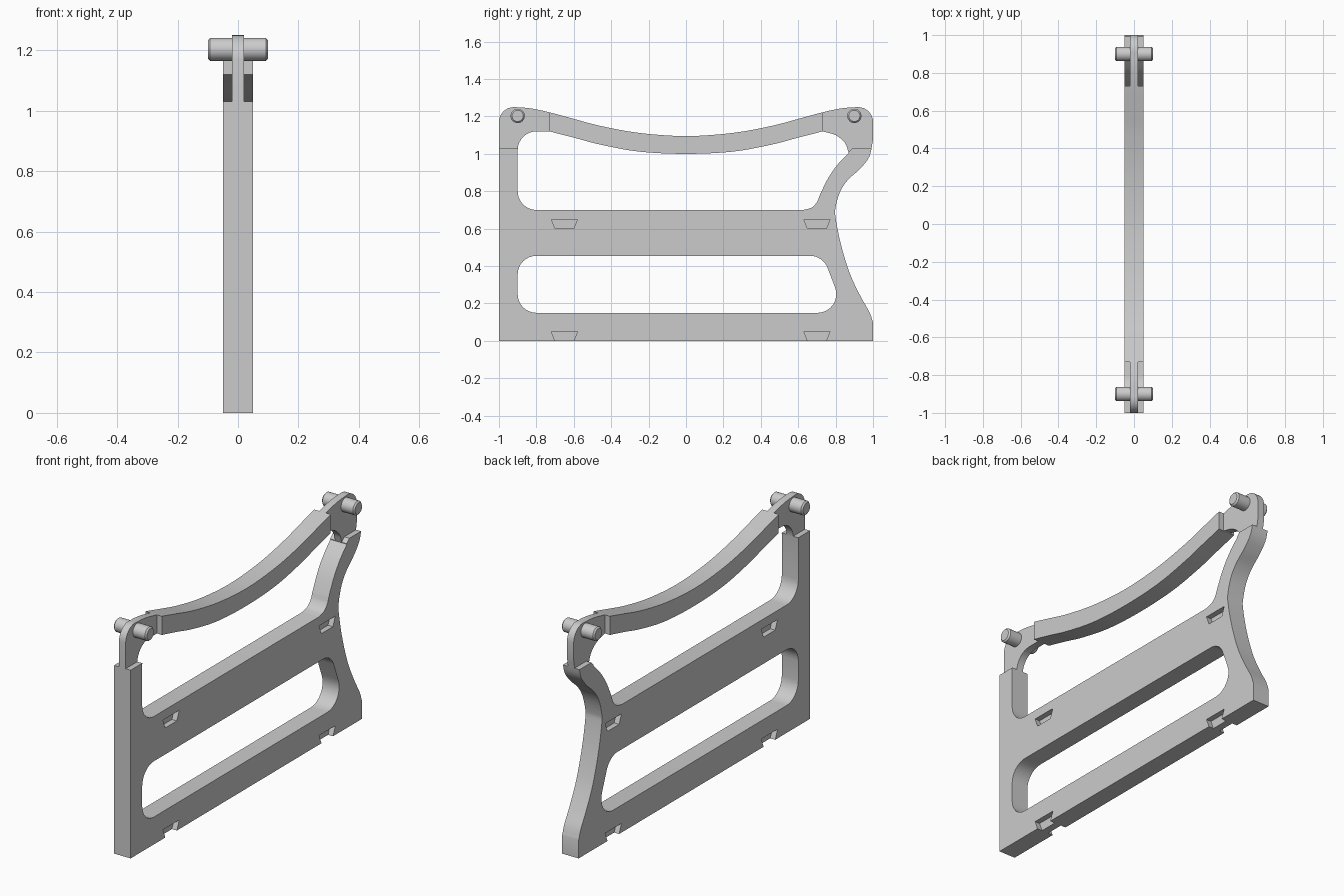
import bpy, bmesh, math
from mathutils import Vector

cube = bpy.data.objects.get("Cube")
if cube:
    bpy.data.objects.remove(cube, do_unlink=True)

grey = bpy.data.materials.new("plain grey")
grey.use_nodes = True
COLOUR = (0.6, 0.6, 0.6, 1)
grey.diffuse_color = COLOUR
grey.node_tree.nodes["Principled BSDF"].inputs["Base Color"].default_value = COLOUR


def spline(pts, steps=6):
    """Smooth curve through the points (y, z)."""
    p = [Vector(q) for q in pts]
    p = [2 * p[0] - p[1]] + p + [2 * p[-1] - p[-2]]
    out = []
    for a, b, c, d in zip(p, p[1:], p[2:], p[3:]):
        for i in range(steps):
            t = i / steps
            out.append(0.5 * (2 * b + (c - a) * t + (2 * a - 5 * b + 4 * c - d) * t**2
                              + (3 * b - a - 3 * c + d) * t**3))
    return [tuple(v) for v in out] + [tuple(pts[-1])]


def rounded(pts, steps=8):
    """Round every point that carries a third value, its corner radius."""
    out = []
    for i, q in enumerate(pts):
        v = Vector(q[:2])
        if len(q) == 2:
            out.append(v)
            continue
        r = q[2]
        a = (Vector(pts[i - 1][:2]) - v).normalized()
        b = (Vector(pts[(i + 1) % len(pts)][:2]) - v).normalized()
        half = a.angle(b) / 2
        centre = v + (a + b).normalized() * r / math.sin(half)
        start = v + a * r / math.tan(half) - centre
        end = v + b * r / math.tan(half) - centre
        sweep = math.pi - 2 * half
        for k in range(steps + 1):
            t = k / steps
            out.append(centre + (start * math.sin((1 - t) * sweep)
                                 + end * math.sin(t * sweep)) / math.sin(sweep))
    return out


def prism(name, pts, x0, x1):
    """Extrude a (y, z) outline from x0 to x1."""
    bm = bmesh.new()
    face = bm.faces.new([bm.verts.new((x0, y, z)) for y, z in rounded(pts)])
    new = bmesh.ops.extrude_face_region(bm, geom=[face])["geom"]
    bmesh.ops.translate(bm, vec=(x1 - x0, 0, 0),
                        verts=[g for g in new if isinstance(g, bmesh.types.BMVert)])
    bmesh.ops.remove_doubles(bm, verts=bm.verts, dist=1e-5)
    bmesh.ops.recalc_face_normals(bm, faces=bm.faces)
    me = bpy.data.meshes.new(name)
    bm.to_mesh(me)
    bm.free()
    me.materials.append(grey)
    ob = bpy.data.objects.new(name, me)
    bpy.context.collection.objects.link(ob)
    return ob


def smooth(ob):
    bpy.ops.object.select_all(action="DESELECT")
    ob.select_set(True)
    bpy.context.view_layer.objects.active = ob
    bpy.ops.object.shade_smooth_by_angle(angle=math.radians(30))


def mirrored(half):
    """Continue a curve that ends at y = 0 onto the other side."""
    return half + [(-y, z) for y, z in half[-2::-1]]


T, WEB = 0.05, 0.02   # half thickness of the frame and of its thinned parts

# Outer outline: flat base, waisted rear edge, sagging top rail
rear = spline([(1, .10), (.98, .155), (.935, .235), (.877, .358), (.829, .513),
               (.80, .658), (.80, .715), (.824, .797), (.866, .861),
               (.93, .92), (.98, .985), (1, 1.075)])
rail_top = spline(mirrored([(.915, 1.25), (.83, 1.243), (.73, 1.222), (.6, 1.187),
                            (.46, 1.15), (.25, 1.112), (0, 1.095)]))
frame = prism("side_frame", [(-1, 0), (1, 0)] + rear + [(1, 1.25, .08)]
              + rail_top + [(-1, 1.25, .08)], -T, T)

# Upper opening under the rail, lower opening above the base
rail_under = spline(mirrored([(.73, 1.12), (.6, 1.087), (.46, 1.05), (.25, 1.012), (0, 1)]))
inner_rear = spline([(.625, .70), (.67, .712), (.70, .742), (.718, .785),
                     (.76, .87), (.81, .942), (.87, 1.005)])
hook = spline([(.87, 1.005), (.85, 1.058), (.80, 1.10), (.73, 1.12)])
cutters = [
    prism("upper_opening", [(-.9, .70, .1)] + inner_rear + hook[1:-1]
          + rail_under + [(-.9, 1.12, .1)], -1, 1),
    prism("lower_opening", [(-.9, .15, .1), (.849, .15, .1), (.732, .455, .1),
                            (-.9, .455, .1)], -1, 1),
]

for side, x0, x1 in (("left", WEB, .2), ("right", -.2, -WEB)):
    # Thinned corners around the pins
    cutters.append(prism(side + "_front_corner",
                         [(-1.1, 1.03), (-.73, 1.03), (-.73, 1.4), (-1.1, 1.4)], x0, x1))
    cutters.append(prism(side + "_rear_corner",
                         [(.73, 1.4), (.73, 1.005), (.865, 1.005), (.89, 1.03),
                          (1.1, 1.03), (1.1, 1.4)], x0, x1))
    # Blind dovetail notches in the middle bar and the base
    for y in (-.65, .70):
        cutters.append(prism(side + "_bar_notch", [(y - .05, .60), (y + .05, .60),
                             (y + .07, .65), (y - .07, .65)], x0, x1))
        cutters.append(prism(side + "_base_notch", [(y - .046, -.01), (y + .046, -.01),
                             (y + .07, .05), (y - .07, .05)], x0, x1))

for c in cutters:
    mod = frame.modifiers.new(c.name, "BOOLEAN")
    mod.operation, mod.solver, mod.object = "DIFFERENCE", "EXACT", c
    c.hide_render = True

# Bake the cuts and drop the cutters
deps = bpy.context.evaluated_depsgraph_get()
baked = bpy.data.meshes.new_from_object(frame.evaluated_get(deps))
frame.modifiers.clear()
frame.data = baked
for c in cutters:
    bpy.data.objects.remove(c, do_unlink=True)
smooth(frame)

# Chamfered pins through both top corners
for name, y in (("front_pin", -.9), ("rear_pin", .9)):
    bpy.ops.mesh.primitive_cylinder_add(vertices=32, radius=.038, depth=.2,
                                        location=(0, y, 1.203),
                                        rotation=(0, math.pi / 2, 0))
    pin = bpy.context.object
    pin.name = name
    pin.data.materials.append(grey)
    bevel = pin.modifiers.new("chamfer", "BEVEL")
    bevel.width, bevel.segments = .008, 1
    bevel.limit_method, bevel.angle_limit = "ANGLE", math.radians(60)
    smooth(pin)
